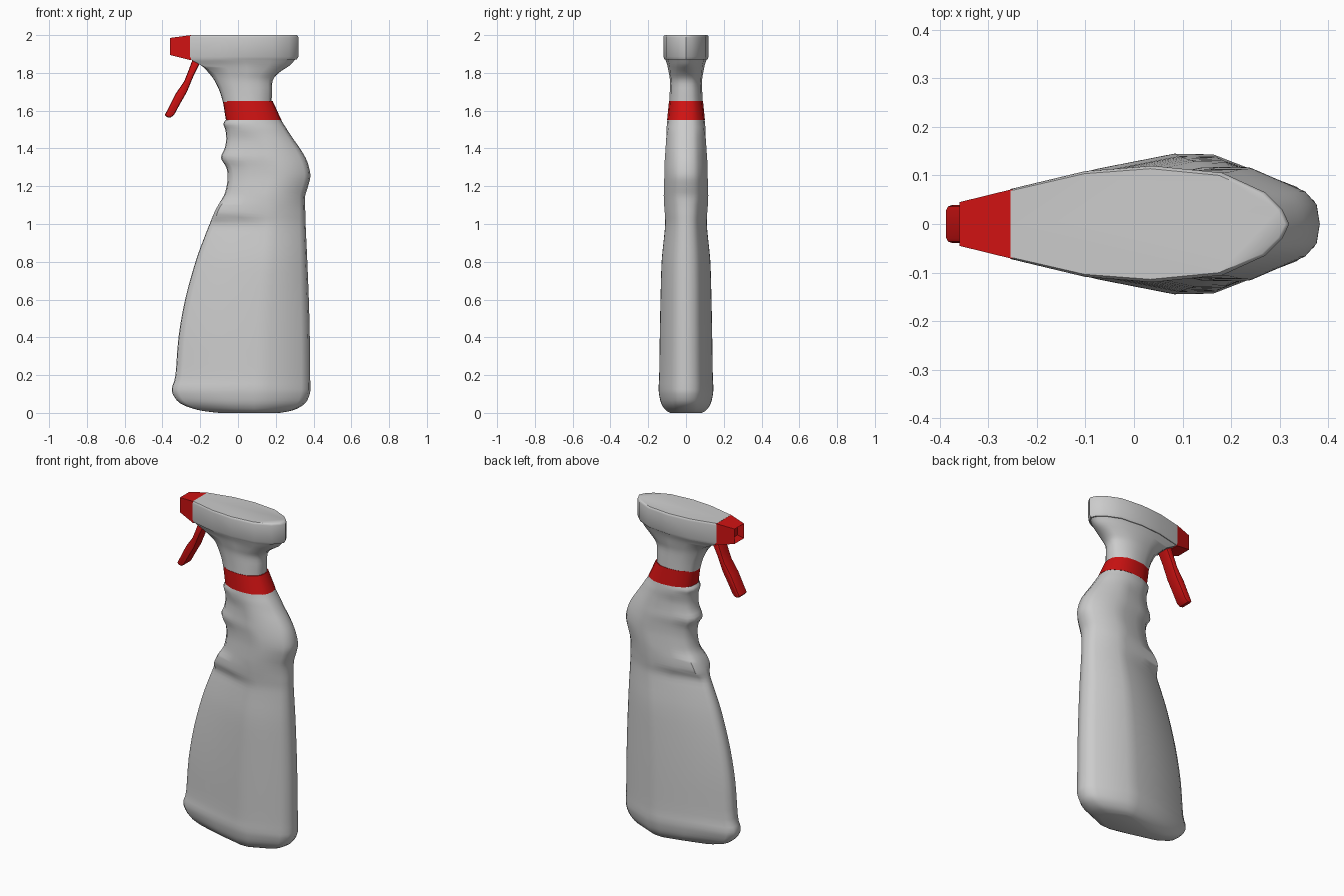
import bpy, bmesh, math
from mathutils import Vector

if "Cube" in bpy.data.objects:
    bpy.data.objects.remove(bpy.data.objects["Cube"])

red = bpy.data.materials.new("red_plastic")
red.diffuse_color = (0.62, 0.006, 0.006, 1)
red.use_nodes = True
red.node_tree.nodes["Principled BSDF"].inputs["Base Color"].default_value = red.diffuse_color

# Half cross-sections, front to back: (fraction of length, fraction of half width)
SECTIONS = {
    "body": [(0, 0), (.005, .22), (.05, .38), (.38, .78), (.59, .985), (.70, .975), (.935, .52), (.985, .32), (1, 0)],
    "ledge": [(0, 0), (.0, .32), (.035, .62), (.28, .82), (.57, .98), (.70, .98), (.935, .52), (.985, .32), (1, 0)],
    "grip": [(0, 0), (.01, .34), (.07, .60), (.28, .80), (.50, .98), (.68, .99), (.93, .58), (.985, .35), (1, 0)],
    "neck": [(0, 0), (.01, .32), (.08, .64), (.30, .93), (.55, 1), (.75, .92), (.93, .60), (.985, .35), (1, 0)],
    "head": [(0, 0), (0, .30), (0, .60), (.27, .91), (.51, 1), (.76, .88), (.915, .54), (.975, .25), (1, 0)],
}


def finish(bm, name, mat=None, angle=35):
    bmesh.ops.recalc_face_normals(bm, faces=bm.faces[:])
    me = bpy.data.meshes.new(name)
    bm.to_mesh(me)
    bm.free()
    ob = bpy.data.objects.new(name, me)
    bpy.context.collection.objects.link(ob)
    if mat:
        me.materials.append(mat)
    bpy.ops.object.select_all(action='DESELECT')
    ob.select_set(True)
    bpy.context.view_layer.objects.active = ob
    bpy.ops.object.shade_smooth_by_angle(angle=math.radians(angle))
    return ob


def ring(kind, z, x0, x1, w):
    half = [Vector((x0 + u * (x1 - x0), v * w, z)) for u, v in SECTIONS[kind]]
    return half + [Vector((p.x, -p.y, p.z)) for p in half[-2:0:-1]]


def spline(a, b, c, d, t):
    m0, m1 = (c - a) / 2, (d - b) / 2
    return ((2*t**3 - 3*t**2 + 1) * b + (t**3 - 2*t**2 + t) * m0
            + (3*t**2 - 2*t**3) * c + (t**3 - t**2) * m1)


def loft(name, rows, steps=1, mat=None, angle=35):
    rings = [ring(*r) for r in rows]
    fine = []
    for i in range(len(rings) - 1):
        quad = [rings[max(i - 1, 0)], rings[i], rings[i + 1], rings[min(i + 2, len(rings) - 1)]]
        for s in range(steps):
            fine.append([spline(*pts, s / steps) for pts in zip(*quad)])
    fine.append(rings[-1])
    bm = bmesh.new()
    loops = [[bm.verts.new(p) for p in r] for r in fine]
    for a, b in zip(loops, loops[1:]):
        for j in range(len(a)):
            k = (j + 1) % len(a)
            bm.faces.new((a[j], a[k], b[k], b[j]))
    bm.faces.new(loops[0])
    bm.faces.new(loops[-1])
    return finish(bm, name, mat, angle)


# Bottle with finger grip
loft("bottle", [
    ("body", 0.0, -.10, .22, .085), ("body", .015, -.21, .295, .110),
    ("body", .05, -.305, .355, .133), ("body", .10, -.345, .380, .145),
    ("body", .14, -.348, .383, .147), ("body", .20, -.331, .382, .144),
    ("body", .40, -.315, .380, .141), ("body", .60, -.280, .375, .137),
    ("body", .80, -.225, .367, .131), ("body", .93, -.178, .361, .118),
    ("body", 1.0, -.150, .358, .112), ("ledge", 1.05, -.130, .357, .114),
    ("ledge", 1.10, -.105, .355, .118), ("grip", 1.15, -.075, .356, .119),
    ("grip", 1.20, -.060, .371, .118), ("grip", 1.25, -.055, .383, .116),
    ("grip", 1.30, -.062, .376, .115), ("grip", 1.35, -.090, .358, .113),
    ("grip", 1.40, -.071, .328, .109), ("grip", 1.45, -.062, .293, .106),
    ("neck", 1.50, -.067, .260, .103), ("neck", 1.53, -.077, .241, .101),
    ("neck", 1.555, -.062, .226, .098),
], steps=3, angle=50)

# Red collar
loft("collar", [("neck", 1.55, -.064, .230, .100), ("neck", 1.65, -.080, .184, .090)], mat=red)

# Spray head flaring out of the neck
loft("neck", [
    ("neck", 1.645, -.080, .178, .088), ("neck", 1.70, -.096, .180, .086),
    ("neck", 1.76, -.125, .184, .085), ("neck", 1.80, -.155, .216, .091),
    ("head", 1.84, -.195, .275, .099), ("head", 1.868, -.245, .300, .108),
    ("head", 1.885, -.255, .315, .114),
], steps=3, angle=50)
loft("spray_head", [
    ("head", 1.872, -.255, .312, .114), ("head", 1.886, -.255, .320, .120),
    ("head", 1.988, -.255, .320, .120), ("head", 1.996, -.255, .317, .118),
    ("head", 2.0, -.255, .311, .114),
], angle=40)

# Tapered nozzle with a recessed outlet
bm = bmesh.new()
bmesh.ops.create_cube(bm, size=2)
for v in bm.verts:
    front, top = v.co.x < 0, v.co.z > 0
    v.co = ((-.36 if front else -.25), v.co.y * (.045 if front else .072),
            (1.985 if top else 1.895) if front else (2.0 if top else 1.867))
bm.normal_update()
end = min(bm.faces, key=lambda f: f.calc_center_median().x)
bmesh.ops.inset_individual(bm, faces=[end], thickness=.028)
bmesh.ops.translate(bm, verts=end.verts[:], vec=(.03, 0, 0))
finish(bm, "nozzle", red, 20)

# Curved trigger, cut from a side profile
side = [(-.235, 1.885), (-.265, 1.805), (-.285, 1.755), (-.33, 1.69), (-.36, 1.63), (-.387, 1.578),
        (-.378, 1.566), (-.358, 1.563), (-.338, 1.578), (-.31, 1.63), (-.27, 1.70), (-.235, 1.785), (-.185, 1.885)]
bm = bmesh.new()
face = bm.faces.new([bm.verts.new((x, -.039, z)) for x, z in side])
ext = bmesh.ops.extrude_face_region(bm, geom=[face])
bmesh.ops.translate(bm, verts=[g for g in ext["geom"] if isinstance(g, bmesh.types.BMVert)], vec=(0, .078, 0))
bmesh.ops.recalc_face_normals(bm, faces=bm.faces[:])
rims = [e for e in bm.edges if abs(e.verts[0].co.y - e.verts[1].co.y) < .001]
bmesh.ops.bevel(bm, geom=rims, offset=.01, segments=2, profile=.5, affect='EDGES')
finish(bm, "trigger", red, 40)
